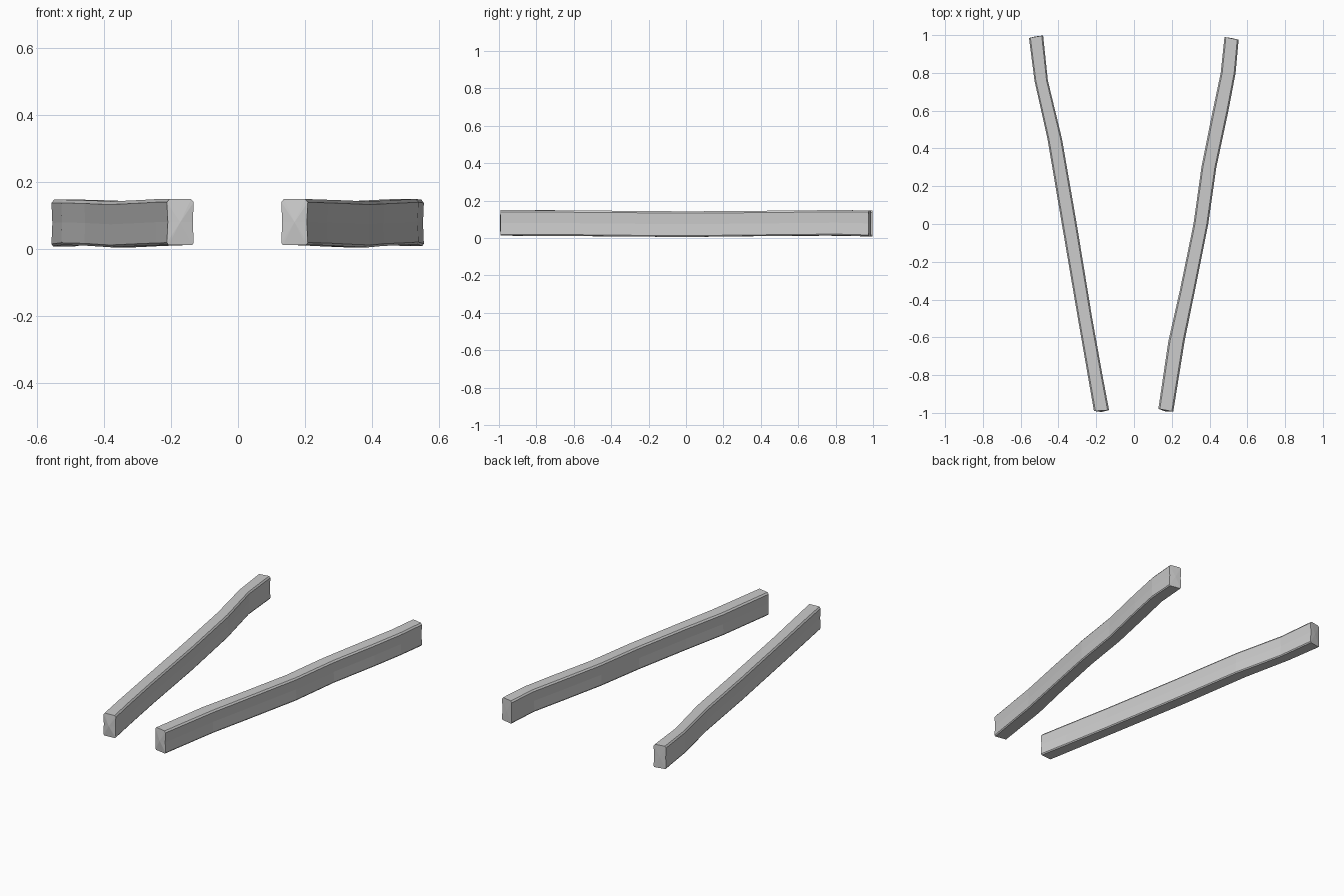
import bpy, bmesh

# stations: y at left edge, y at right edge, x left, x right, z bottom, z top
LEFT = [
    (-0.99, -0.985, -0.212, -0.132, 0.012, 0.149),
    (-0.80, -0.80, -0.245, -0.167, 0.011, 0.149),
    (-0.50, -0.50, -0.297, -0.221, 0.009, 0.146),
    (0.00, 0.00, -0.382, -0.303, 0.005, 0.142),
    (0.45, 0.45, -0.458, -0.381, 0.010, 0.145),
    (0.76, 0.76, -0.527, -0.456, 0.012, 0.147),
    (0.985, 0.998, -0.556, -0.481, 0.008, 0.147),
]
RIGHT = [
    (-0.978, -0.993, 0.129, 0.208, 0.012, 0.149),
    (-0.62, -0.62, 0.182, 0.268, 0.011, 0.147),
    (-0.35, -0.35, 0.243, 0.323, 0.008, 0.145),
    (0.00, 0.00, 0.315, 0.393, 0.005, 0.142),
    (0.30, 0.30, 0.357, 0.436, 0.009, 0.144),
    (0.60, 0.60, 0.417, 0.500, 0.012, 0.147),
    (0.80, 0.80, 0.459, 0.538, 0.014, 0.149),
    (0.99, 0.975, 0.479, 0.554, 0.009, 0.147),
]
# unit cross-section: worn corners and slightly hollow sides
SECTION = [(0.06, 0), (0.94, 0), (1, 0.05), (0.965, 0.5), (1, 0.93), (0.9, 1),
           (0.1, 1), (0, 0.93), (0.035, 0.5), (0, 0.05)]


def timber(name, stations):
    bm = bmesh.new()
    rings = []
    for yl, yr, xl, xr, zb, zt in stations:
        rings.append([bm.verts.new((xl + (xr - xl) * u, yl + (yr - yl) * u,
                                    zb + (zt - zb) * w)) for u, w in SECTION])
    n = len(SECTION)
    # long sides
    for a, b in zip(rings, rings[1:]):
        for i in range(n):
            j = (i + 1) % n
            bm.faces.new((a[i], a[j], b[j], b[i]))
    # slightly domed cut ends
    for ring, push in ((rings[0], -0.008), (rings[-1], 0.002)):
        c = sum((v.co for v in ring), ring[0].co * 0) / n
        tip = bm.verts.new((c.x, c.y + push, c.z))
        for i in range(n):
            bm.faces.new((ring[i], ring[(i + 1) % n], tip))
    bmesh.ops.recalc_face_normals(bm, faces=bm.faces)
    mesh = bpy.data.meshes.new(name)
    bm.to_mesh(mesh)
    bm.free()
    obj = bpy.data.objects.new(name, mesh)
    bpy.context.collection.objects.link(obj)
    return obj


timber("left_beam", LEFT)
timber("right_beam", RIGHT)
